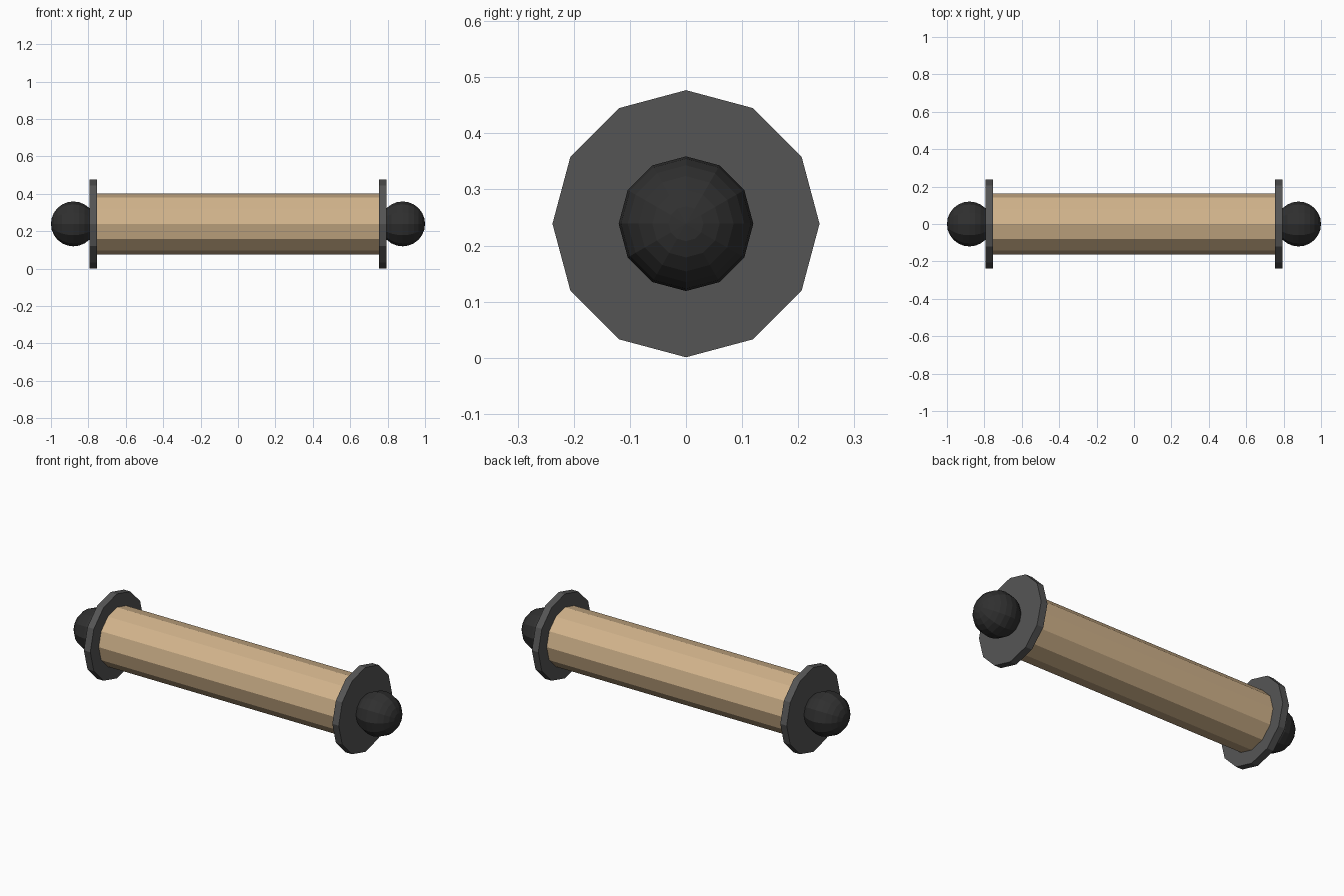
import bpy
import math
from mathutils import Matrix

if "Cube" in bpy.data.objects:
    bpy.data.objects.remove(bpy.data.objects["Cube"])

CENTRE_Z = 0.239
SIDES = 12


def lin(v):
    v /= 255
    return v / 12.92 if v <= 0.04045 else ((v + 0.055) / 1.055) ** 2.4


def material(name, r, g, b):
    m = bpy.data.materials.new(name)
    m.diffuse_color = (lin(r), lin(g), lin(b), 1)
    m.use_nodes = True
    m.node_tree.nodes["Principled BSDF"].inputs["Base Color"].default_value = m.diffuse_color
    return m


wood = material("tan wood", 210, 180, 140)
steel = material("dark grey metal", 85, 85, 85)
black = material("black knob", 48, 48, 48)


def finish(name, x, mat):
    """Turn the primitive's axis onto x, keeping a vertex at the top."""
    ob = bpy.context.object
    ob.name = name
    ob.data.transform(Matrix.Rotation(math.pi / 2, 4, 'Y'))
    ob.location = (x, 0, CENTRE_Z)
    ob.data.materials.append(mat)
    return ob


def disc(name, x, radius, length, mat):
    bpy.ops.mesh.primitive_cylinder_add(vertices=SIDES, radius=radius, depth=length)
    return finish(name, x, mat)


# Long roller
disc("roller", 0, 0.163, 1.55, wood)

# End flange and ball knob on each side
for side, s in (("left", -1), ("right", 1)):
    disc(side + "_flange", s * 0.775, 0.238, 0.04, steel)
    bpy.ops.mesh.primitive_uv_sphere_add(segments=SIDES, ring_count=12, radius=0.12)
    finish(side + "_knob", s * 0.88, black)
